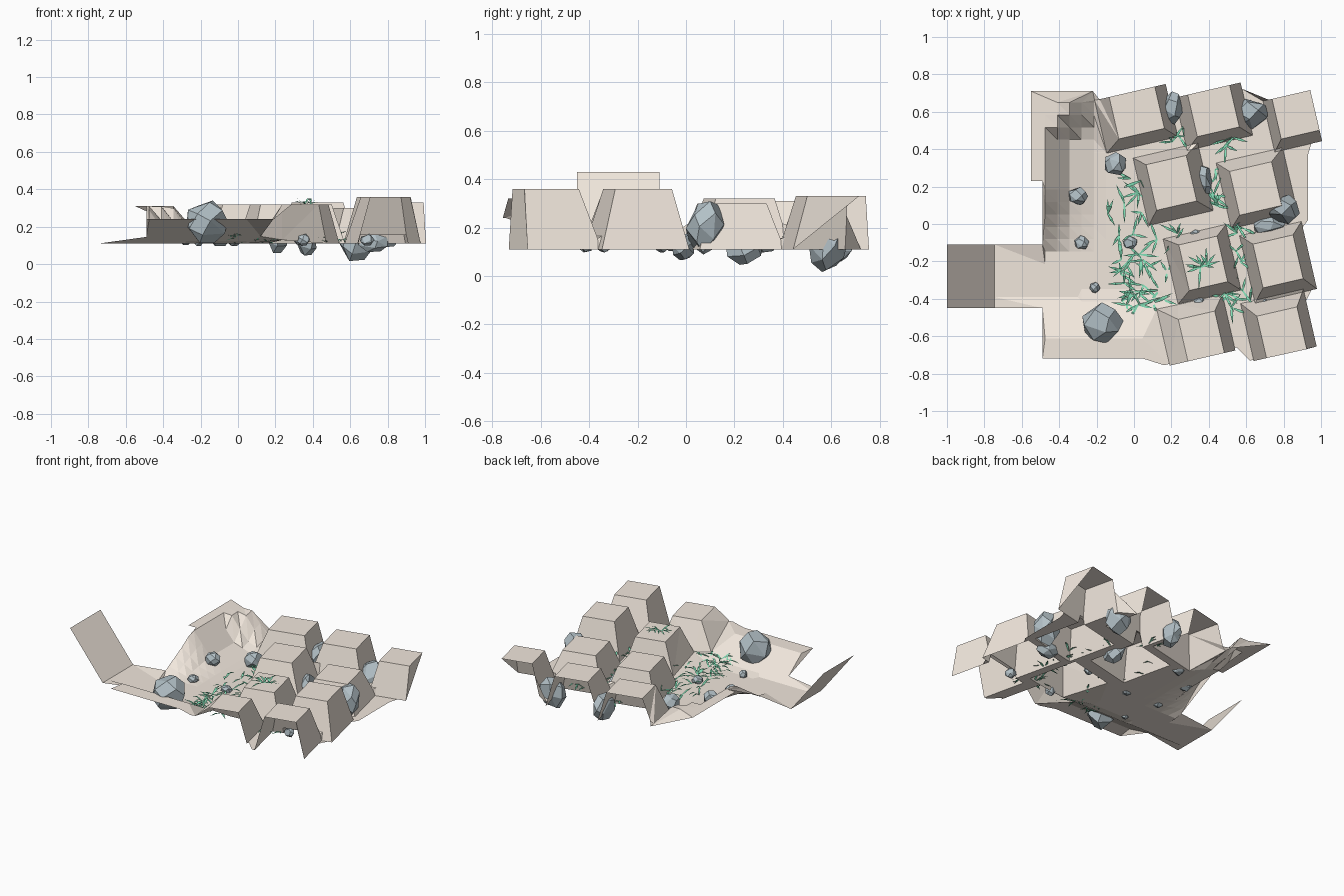
import bpy, bmesh, math, random
from mathutils import Vector, Matrix
from mathutils.geometry import delaunay_2d_cdt

if "Cube" in bpy.data.objects:
    bpy.data.objects.remove(bpy.data.objects["Cube"])

random.seed(7)
FLOOR = 0.11


def material(name, rgb):
    m = bpy.data.materials.new(name)
    m.diffuse_color = (*rgb, 1)
    m.use_nodes = True
    m.node_tree.nodes["Principled BSDF"].inputs["Base Color"].default_value = m.diffuse_color
    return m


SAND = material("sandstone", (0.88, 0.80, 0.72))
ROCK = material("blue_grey_rock", (0.45, 0.53, 0.57))
GREEN = material("grass_green", (0.22, 0.72, 0.46))


def finish(bm, name, mat):
    me = bpy.data.meshes.new(name)
    bm.to_mesh(me)
    bm.free()
    me.materials.append(mat)
    ob = bpy.data.objects.new(name, me)
    bpy.context.collection.objects.link(ob)
    return ob


def clamp(v):
    return max(0.0, min(1.0, v))


# Mounds: centre, top half sizes, top height, slope widths west/east/south/north
ANG = math.radians(13)
CA, SA = math.cos(ANG), math.sin(ANG)
MOUNDS = [
    (0.015, 0.595, .125, .115, .32, (.08, .06, .06, 0)),
    (0.425, 0.605, .115, .115, .33, (.07, .06, .06, 0)),
    (0.865, 0.585, .105, .11, .33, (.05, 0, .06, 0)),
    (0.20, 0.22, .11, .125, .32, (.06, .075, .07, .05)),
    (0.65, 0.19, .115, .12, .30, (.06, .075, .06, .06)),
    (0.37, -0.21, .105, .125, .32, (.075, .06, .06, .05)),
    (0.77, -0.20, .11, .12, .36, (.06, .06, .07, .06)),
    (0.36, -0.60, .10, .115, .32, (.10, .06, 0, .08)),
    (0.79, -0.58, .11, .115, .36, (.07, .055, 0, .085)),
]


def base_level(x, y):
    # banks on the west and south-west, and the tilted end of the ramp
    if x < -0.56:
        lift = 0.13 * clamp((-0.39 - y) / 0.22) * clamp((x + 0.745) / 0.25)
        return FLOOR + lift + 0.32 * clamp((-0.745 - x) / 0.255)
    shift = x - 0.13 * clamp((y - 0.45) / 0.15)
    west = 0.05 * clamp((-0.2 - shift) / 0.15) + 0.15 * clamp((-0.35 - shift) / 0.12)
    south = 0.13 * clamp((-0.39 - y) / 0.22) * clamp((0.4 - x) / 0.2)
    return FLOOR + max(west * clamp((y + 0.15) / 0.3), south)


def height(x, y):
    z = base_level(x, y)
    for cx, cy, hw, hh, top, (w, e, s, n) in MOUNDS:
        u = (x - cx) * CA + (y - cy) * SA
        v = -(x - cx) * SA + (y - cy) * CA
        f = 1.0
        for dist, width in ((u + hw + w, w), (hw + e - u, e), (v + hh + s, s), (hh + n - v, n)):
            f = min(f, clamp(dist / width) if width else float(dist > -0.003))
        z = max(z, FLOOR + (top - FLOOR) * f)
    return z


# Terrain sheet: outline, mound edges and bank points triangulated together
outline = [(-.49, -.72), (.05, -.72), (.16, -.755), (.55, -.66), (.62, -.73), (.92, -.67), (.91, -.43),
           (.95, -.35), (.90, -.02), (.93, .02), (.93, .37), (.96, .47), (.93, .68), (.73, .66),
           (.56, .73), (.27, .66), (.15, .70), (-.18, .66), (-.22, .71), (-.55, .71), (-.55, .23),
           (-.49, .23), (-.49, -.11), (-.745, -.11), (-1, -.11), (-1, -.45), (-.745, -.45), (-.49, -.45)]
pts = [Vector(p) for p in outline]
edges = [(i, (i + 1) % len(pts)) for i in range(len(pts))]
edges.append((outline.index((-.745, -.11)), outline.index((-.745, -.45))))
# crease along the raised side of the ramp
edges.append((len(pts), len(pts) + 1))
pts += [Vector((-.745, -.39)), Vector((-.3, -.39))]
for cx, cy, hw, hh, top, (w, e, s, n) in MOUNDS:
    k = len(pts)
    for a, b, c, d in ((hw, hw, hh, hh), (hw + w, hw + e, hh + s, hh + n)):
        for u, v in ((-a, -c), (b, -c), (b, d), (-a, d)):
            pts.append(Vector((cx + u * CA - v * SA, cy + u * SA + v * CA)))
    for i in range(4):
        edges += [(k + i, k + (i + 1) % 4), (k + 4 + i, k + 4 + (i + 1) % 4), (k + i, k + 4 + i)]
for i in range(9):
    for j in range(21):
        p = Vector((-.475 + .065 * i, -.68 + .0665 * j))
        if abs(height(*p) - base_level(*p)) < 1e-4:
            pts.append(p)
vs, _, fs, *_ = delaunay_2d_cdt(pts, edges, [], 1, 0.002)
bm = bmesh.new()
bv = [bm.verts.new((p.x, p.y, height(p.x, p.y))) for p in vs]
for f in fs:
    bm.faces.new([bv[i] for i in f])
loose = [v for v in bm.verts if not v.link_faces]
bmesh.ops.delete(bm, geom=loose, context='VERTS')
bm.normal_update()
for f in bm.faces:
    if f.normal.z < 0:
        f.normal_flip()
bmesh.ops.dissolve_limit(bm, angle_limit=math.radians(1.5), verts=bm.verts, edges=bm.edges)
finish(bm, "terrain_sheet", SAND)


# Faceted boulders: centre, half sizes
def boulder(name, c, size, points=18):
    bm = bmesh.new()
    for i in range(points):
        z = 1 - 2 * (i + .5) / points
        a = i * 2.4 + random.uniform(-.35, .35)
        r = math.sqrt(1 - z * z)
        bm.verts.new((r * math.cos(a), r * math.sin(a), z))
    bmesh.ops.convex_hull(bm, input=bm.verts)
    bmesh.ops.dissolve_limit(bm, angle_limit=math.radians(22), verts=bm.verts, edges=bm.edges)
    spin = Matrix.Rotation(random.uniform(-.4, .4), 3, 'Z') @ Matrix.Rotation(-.25, 3, 'X')
    for v in bm.verts:
        p = spin @ Vector([v.co[i] * size[i] for i in range(3)])
        v.co = p + Vector(c)
    finish(bm, name, ROCK)


ROCKS = [
    ((-.17, -.53, .225), (.115, .11, .125)), ((-.10, .32, .15), (.065, .065, .06)),
    ((-.30, .15, .17), (.055, .05, .05)), ((-.28, -.10, .13), (.04, .04, .03)),
    ((-.21, -.34, .125), (.03, .03, .03)), ((-.02, -.10, .125), (.04, .035, .03)),
    ((.35, -.42, .13), (.035, .03, .035)), ((.69, -.41, .13), (.04, .03, .035)),
    ((.37, .24, .125), (.055, .085, .085)), ((.21, .62, .15), (.06, .09, .10)),
    ((.63, .59, .125), (.095, .08, .12)), ((.80, .08, .20), (.09, .08, .12)),
    ((.72, -.01, .12), (.09, .05, .06)), ((.33, -.06, .13), (.035, .03, .03)),
]
for n, (c, size) in enumerate(ROCKS):
    boulder("boulder_%02d" % n, c, size)

# Grass: bent, tapered blades scattered over patches (x, y, spread x, spread y, tufts)
PATCHES = [
    (.05, -.33, .13, .11, 17), (0, -.12, .08, .10, 7), (-.05, .12, .10, .08, 5), (.34, -.21, .05, .05, 4),
    (.56, -.40, .08, .06, 7), (.44, .18, .02, .14, 6), (.50, .42, .06, .05, 4), (.23, .45, .05, .02, 3),
    (.53, -.03, .06, .03, 4), (.18, -.07, .07, .02, 3), (.55, -.2, .02, .08, 3), (-.01, .24, .06, .01, 2),
]
bm = bmesh.new()
for px, py, sx, sy, count in PATCHES:
    for _ in range(count):
        x, y = px + random.uniform(-sx, sx), py + random.uniform(-sy, sy)
        z = height(x, y)
        for _ in range(3):
            a = random.uniform(0, 2 * math.pi)
            d = Vector((math.cos(a), math.sin(a), 0))
            side = Vector((-d.y, d.x, 0)) * .007
            length, rise = random.uniform(.06, .12), random.uniform(.008, .03)
            o = Vector((x, y, z + .002))
            mid = o + d * length * .5 + Vector((0, 0, rise))
            tip = o + d * length + Vector((0, 0, rise * .7))
            q = [bm.verts.new(p) for p in (o - side * .5, o + side * .5, mid + side, mid - side, tip)]
            bm.faces.new(q[:4])
            bm.faces.new((q[3], q[2], q[4]))
finish(bm, "grass_blades", GREEN)
